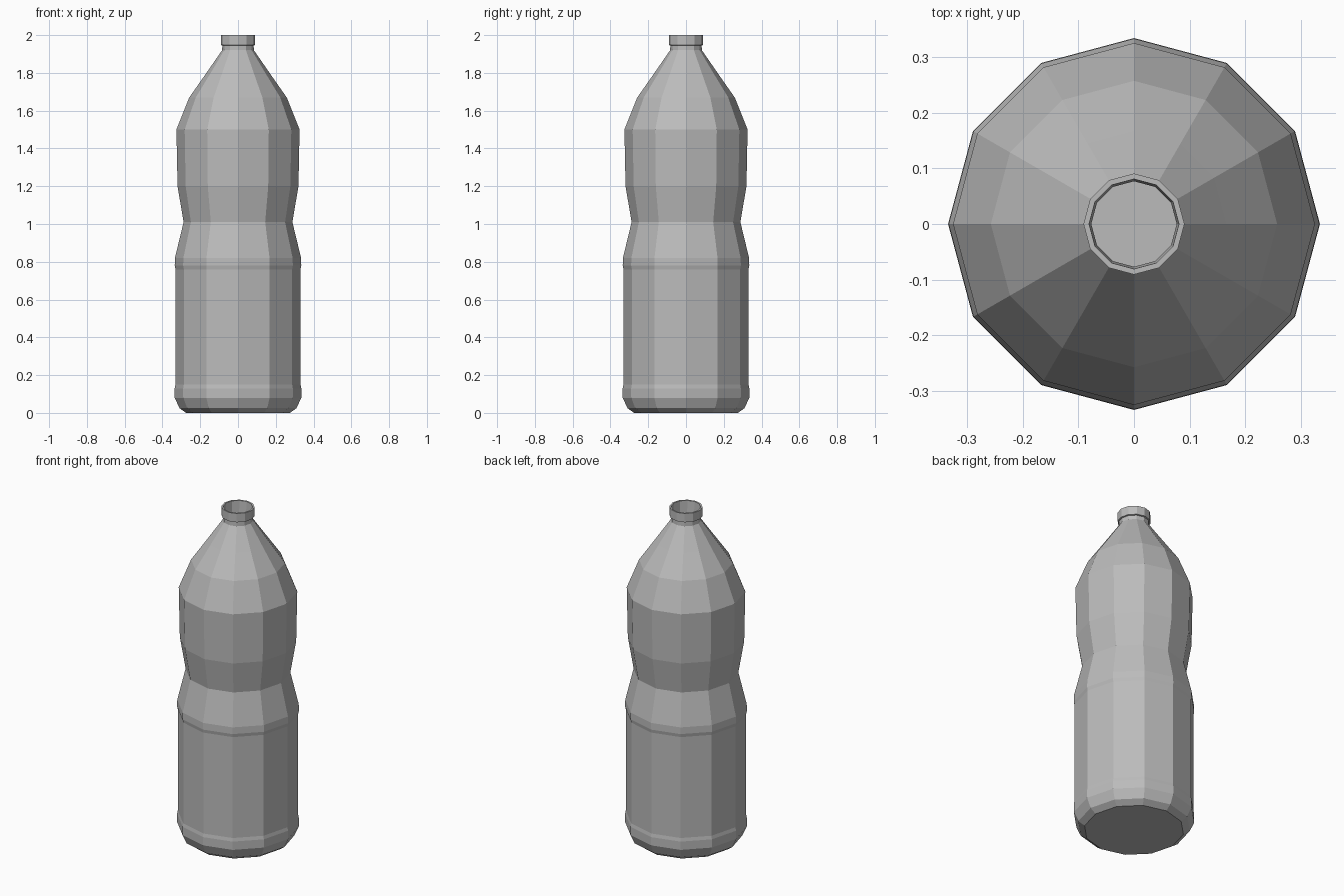
import bpy, bmesh
from math import cos, sin, pi

cube = bpy.data.objects.get("Cube")
if cube:
    bpy.data.objects.remove(cube, do_unlink=True)

SIDES = 12
WALL = 0.008

# One grey for the whole bottle
grey = bpy.data.materials.new("plain_grey")
grey.use_nodes = True
colour = (0.5, 0.5, 0.5, 1)
grey.diffuse_color = colour
grey.node_tree.nodes["Principled BSDF"].inputs["Base Color"].default_value = colour


def lathe(name, profile):
    """Turn (radius, height) points into a flat-faced body, capped at both ends."""
    bm = bmesh.new()
    rings = []
    for r, z in profile:
        rings.append([bm.verts.new((r * cos(2 * pi * i / SIDES),
                                    r * sin(2 * pi * i / SIDES), z))
                      for i in range(SIDES)])
    for low, high in zip(rings, rings[1:]):
        for i in range(SIDES):
            j = (i + 1) % SIDES
            bm.faces.new((low[i], low[j], high[j], high[i]))
    bm.faces.new(rings[0][::-1])
    bm.faces.new(rings[-1])
    bmesh.ops.recalc_face_normals(bm, faces=bm.faces)
    mesh = bpy.data.meshes.new(name)
    bm.to_mesh(mesh)
    bm.free()
    mesh.materials.append(grey)
    obj = bpy.data.objects.new(name, mesh)
    bpy.context.collection.objects.link(obj)
    return obj


# Base, shallow label band, grip waist, upper body and shoulder
body = [(0.275, 0), (0.31, 0.025), (0.335, 0.08), (0.335, 0.13),
        (0.331, 0.15), (0.331, 0.76), (0.335, 0.78), (0.334, 0.82),
        (0.288, 1.01), (0.32, 1.2), (0.326, 1.5), (0.258, 1.67),
        (0.167, 1.8), (0.084, 1.92)]
# Neck and thicker mouth ring
neck = [(0.083, 1.945), (0.091, 1.947), (0.091, 2.0)]
# Hollow inside, running from the mouth down to the floor
inside = [(0.081, 2.0), (0.077, 1.92)]
inside += [(r - WALL, z) for r, z in reversed(body[2:-1])]
inside += [(0.27, 0.02)]

lathe("bottle", body + neck + inside)
